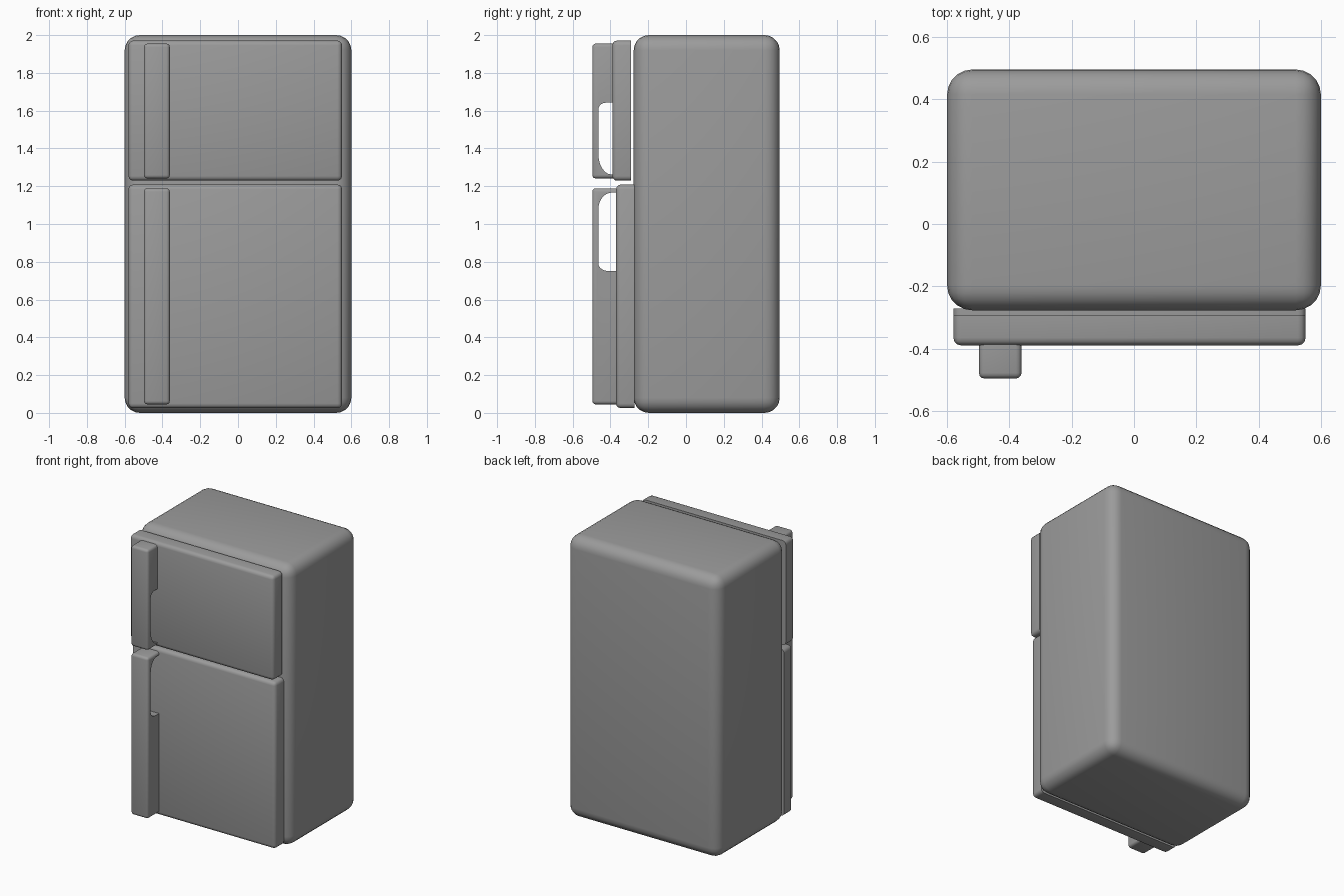
import bpy, bmesh, math

if "Cube" in bpy.data.objects:
    bpy.data.objects.remove(bpy.data.objects["Cube"])

grey = bpy.data.materials.new("dark_grey")
grey.diffuse_color = (0.33, 0.33, 0.33, 1)
grey.use_nodes = True
grey.node_tree.nodes["Principled BSDF"].inputs["Base Color"].default_value = grey.diffuse_color


def finish(name, bm):
    bmesh.ops.recalc_face_normals(bm, faces=bm.faces)
    mesh = bpy.data.meshes.new(name)
    bm.to_mesh(mesh)
    bm.free()
    mesh.materials.append(grey)
    obj = bpy.data.objects.new(name, mesh)
    bpy.context.collection.objects.link(obj)
    return obj


def smooth(obj):
    bpy.ops.object.select_all(action='DESELECT')
    obj.select_set(True)
    bpy.context.view_layer.objects.active = obj
    bpy.ops.object.shade_smooth_by_angle(angle=math.radians(35))


def rounded_box(name, lo, hi, radius, segments, sharp_back=False):
    bm = bmesh.new()
    bmesh.ops.create_cube(bm, size=1)
    for v in bm.verts:
        v.co = [(a + b) / 2 + c * (b - a) for a, b, c in zip(lo, hi, v.co)]
    back = hi[1] - 1e-4
    edges = [e for e in bm.edges
             if not (sharp_back and all(v.co.y > back for v in e.verts))]
    bmesh.ops.bevel(bm, geom=edges, offset=radius, segments=segments,
                    profile=0.5, affect='EDGES', clamp_overlap=True)
    return finish(name, bm)


def corner(y, z, ry, rz, n=8):
    # Quarter ellipse leading from the notch front to its end
    sweep = [i * math.pi / 2 / n for i in range(n + 1)]
    return [(y + ry * (1 - math.cos(a)), z + rz * (math.sin(a) - 1)) for a in sweep]


def notch(y0, y1, z0, z1, low, high):
    # Finger opening outline in the side plane, extruded across the handle
    top = corner(y0, z1, *high)
    bottom = corner(y0, z0, low[0], -low[1])
    outline = top + [(y1, z1), (y1, z0)] + bottom[::-1]
    bm = bmesh.new()
    face = bm.faces.new([bm.verts.new((-0.6, y, z)) for y, z in outline])
    ext = bmesh.ops.extrude_face_region(bm, geom=[face])
    for v in ext['geom']:
        if isinstance(v, bmesh.types.BMVert):
            v.co.x += 0.4
    cutter = finish("notch_cutter", bm)
    cutter.hide_render = True
    return cutter


def handle(name, z0, z1, door_front, cut):
    obj = rounded_box(name, (-0.498, -0.496, z0), (-0.361, door_front + 0.003, z1),
                      0.018, 3, True)
    mod = obj.modifiers.new("finger_opening", 'BOOLEAN')
    mod.object = cut
    mod.operation = 'DIFFERENCE'
    mod.solver = 'EXACT'
    bpy.context.view_layer.objects.active = obj
    bpy.ops.object.modifier_apply(modifier=mod.name)
    bpy.data.objects.remove(cut)
    smooth(obj)


# Cabinet
smooth(rounded_box("cabinet", (-0.6, -0.277, 0.0), (0.6, 0.496, 2.0), 0.08, 5))

# Doors
smooth(rounded_box("freezer_door", (-0.58, -0.39, 1.229), (0.551, -0.292, 1.971),
                   0.025, 3, True))
smooth(rounded_box("fridge_door", (-0.58, -0.37, 0.025), (0.551, -0.272, 1.209),
                   0.025, 3, True))

# Handles with finger openings
handle("freezer_handle", 1.241, 1.955, -0.39,
       notch(-0.464, -0.3, 1.262, 1.642, (0.07, 0.11), (0.04, 0.035)))
handle("fridge_handle", 0.045, 1.189, -0.37,
       notch(-0.464, -0.3, 0.75, 1.166, (0.06, 0.04), (0.07, 0.09)))
